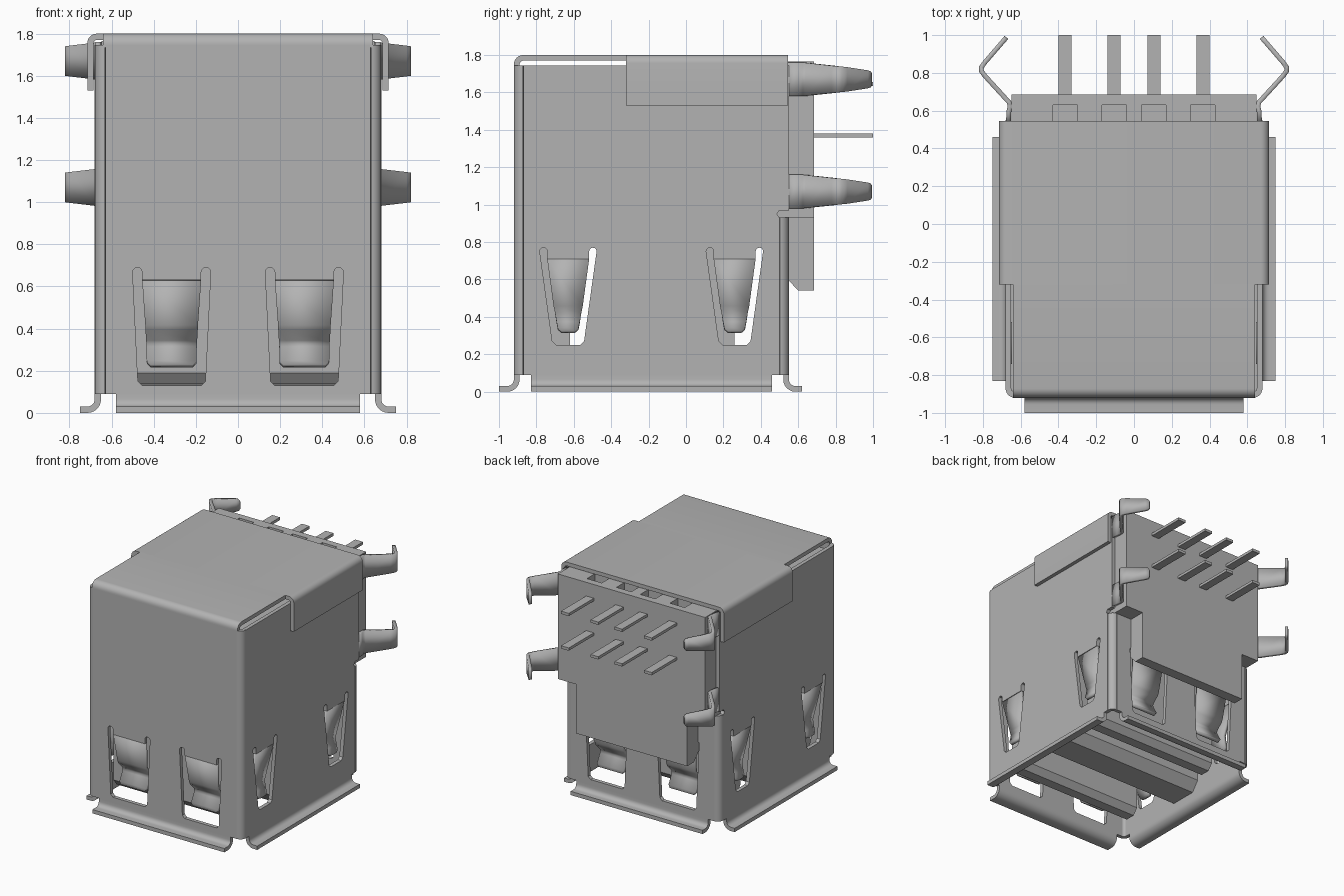
import bpy, bmesh, math
from mathutils import Vector

if "Cube" in bpy.data.objects:
    bpy.data.objects.remove(bpy.data.objects["Cube"])

metal = bpy.data.materials.new("plain grey")
metal.diffuse_color = (0.45, 0.45, 0.45, 1)
metal.use_nodes = True
metal.node_tree.nodes["Principled BSDF"].inputs["Base Color"].default_value = metal.diffuse_color
T = 0.03  # sheet thickness


def add(name, mesh):
    ob = bpy.data.objects.new(name, mesh)
    bpy.context.collection.objects.link(ob)
    mesh.materials.clear()
    mesh.materials.append(metal)
    return ob


def slab(name, outlines, axis, pos, depth):
    """Extrude a flat outline (first) with holes (rest) across one axis."""
    cu = bpy.data.curves.new(name, 'CURVE')
    cu.dimensions, cu.fill_mode, cu.extrude = '2D', 'BOTH', depth / 2
    for pts in outlines:
        sp = cu.splines.new('POLY')
        sp.points.add(len(pts) - 1)
        for p, (u, v) in zip(sp.points, pts):
            p.co = (u, v, 0, 1)
        sp.use_cyclic_u = True
    tmp = bpy.data.objects.new(name, cu)
    bpy.context.collection.objects.link(tmp)
    dg = bpy.context.evaluated_depsgraph_get()
    me = bpy.data.meshes.new_from_object(tmp.evaluated_get(dg))
    bpy.data.objects.remove(tmp)
    for v in me.vertices:
        a, b, c = v.co
        v.co = {'x': (c + pos, a, b), 'y': (a, pos - c, b), 'z': (a, b, c + pos)}[axis]
    bm = bmesh.new()
    bm.from_mesh(me)
    bmesh.ops.remove_doubles(bm, verts=bm.verts, dist=1e-5)
    bmesh.ops.recalc_face_normals(bm, faces=bm.faces)
    bm.to_mesh(me)
    bm.free()
    return add(name, me)


def rect(a, b, c, d):
    return [(a, c), (b, c), (b, d), (a, d)]


def arc(cx, cy, r, a0, a1, n=6):
    return [(cx + r * math.cos(math.radians(a0 + (a1 - a0) * i / n)),
             cy + r * math.sin(math.radians(a0 + (a1 - a0) * i / n))) for i in range(n + 1)]


def ribbon(path, t=T):
    """Closed outline of a bent sheet following a centre line."""
    P = [Vector(p) for p in path]
    left, right = [], []
    for i, p in enumerate(P):
        d0 = (p - P[i - 1]).normalized() if i else None
        d1 = (P[i + 1] - p).normalized() if i < len(P) - 1 else None
        d = ((d0 or d1) + (d1 or d0)).normalized()
        n = Vector((-d.y, d.x)) * (t / 2 / max(0.3, d.dot(d1 or d0)))
        left.append(tuple(p + n))
        right.append(tuple(p - n))
    return left + right[::-1]


def strap(name, stations, t=T):
    """Bent strip of varying width: list of (centre, half-width vector)."""
    bm = bmesh.new()
    rows = [(bm.verts.new(Vector(c) - Vector(h)), bm.verts.new(Vector(c) + Vector(h)))
            for c, h in stations]
    for (a, b), (c, d) in zip(rows, rows[1:]):
        bm.faces.new((a, b, d, c))
    me = bpy.data.meshes.new(name)
    bm.to_mesh(me)
    bm.free()
    ob = add(name, me)
    m = ob.modifiers.new("thickness", 'SOLIDIFY')
    m.thickness, m.offset, m.use_even_offset = t, 0, True


def window(c, wo, wi, wb, zt, zb):
    """Spring window: two rounded slots at the top, joined below."""
    r = (wo - wi) / 2
    m = (wo + wi) / 2
    return ([(c - wb, zb + .02), (c - wb + .02, zb), (c + wb - .02, zb), (c + wb, zb + .02)]
            + arc(c + m, zt - r, r, 0, 180) + [(c + wi, zt - .06), (c - wi, zt - .06)]
            + arc(c - m, zt - r, r, 0, 180))


# Shell walls with spring windows
big = [window(c, .185, .14, .16, .69, .13) for c in (-.315, .315)]
small = [window(c, .152, .112, .085, .77, .25) for c in (-.63, .26)]
slab("front_wall", [rect(-.63, .63, .09, 1.745)] + big, 'y', -.905, T)
slab("back_wall", [rect(-.63, .63, .09, .93)] + big, 'y', .535, T)
side = [(-.87, .09), (.50, .09), (.50, .93), (.485, .95), (.50, .97),
        (.55, .97), (.55, 1.745), (-.87, 1.745)]
for s, tag in ((-1, "left"), (1, "right")):
    slab(tag + "_wall", [side] + small, 'x', s * .665, T)
    # Rounded vertical corners
    a = (180, 270) if s < 0 else (360, 270)
    slab(tag + "_front_corner", [ribbon(arc(s * .63, -.87, .035, *a))], 'z', .9175, 1.655)
    a = (180, 90) if s < 0 else (0, 90)
    slab(tag + "_back_corner", [ribbon(arc(s * .63, .50, .035, *a))], 'z', .51, .84)


# Flared bottom flanges
def flange(base, s, out):
    path = [(0, .09)] + arc(.05, .065, .05, 180, 270) + [(out, .015)]
    return ribbon([(base + s * o, z) for o, z in path])


slab("front_flange", [flange(-.905, -1, .095)], 'x', 0, 1.16)
slab("back_flange", [flange(.535, 1, .085)], 'x', 0, 1.16)
for s, tag in ((-1, "left"), (1, "right")):
    slab(tag + "_flange", [flange(s * .665, s, .085)], 'y', -.185, 1.29)

# Top cover with side flaps, and its narrow front part bent into the front wall
cover = ([(-.70, 1.53)] + arc(-.67, 1.755, .03, 180, 90)
         + arc(.67, 1.755, .03, 90, 0) + [(.70, 1.53)])
slab("top_cover", [ribbon(cover)], 'y', .1125, .865)
bend = [(-.31, 1.785)] + arc(-.87, 1.75, .035, 90, 180) + [(-.905, 1.735)]
slab("top_cover_front", [ribbon(bend)], 'x', 0, 1.28)

# Front and back contact springs
prof = [(.63, 0, .14), (.42, .03, .125), (.40, .038, .124), (.35, .085, .121),
        (.33, .09, .12), (.31, .085, .119), (.24, .045, .118), (.222, .035, .10)]
for y, s, tag in ((-.905, 1, "front"), (.535, -1, "back")):
    for i, cx in enumerate((-.315, .315)):
        strap(f"{tag}_spring_{i + 1}",
              [((cx, y + s * o, z), (w, 0, 0)) for z, o, w in prof], .025)

# Side contact springs
prof = [(.71, 0, .112), (.46, .045, .078), (.42, .05, .07), (.37, .035, .062),
        (.335, .02, .055), (.318, .012, .035)]
for s, tag in ((-1, "left"), (1, "right")):
    for i, cy in enumerate((-.63, .26)):
        strap(f"{tag}_spring_{i + 1}",
              [((s * (.665 - o), cy, z), (0, w, 0)) for z, o, w in prof], .025)

# Bent mounting legs
leg = [(.665, .54, .09), (.662, .60, .09), (.655, .625, .09), (.662, .645, .088),
       (.79, .785, .073), (.808, .81, .07), (.808, .83, .068), (.79, .855, .065),
       (.695, .965, .048), (.682, .98, .043), (.676, .988, .03)]
for s, tag in ((-1, "left"), (1, "right")):
    for zc, lvl in ((1.07, "lower"), (1.67, "upper")):
        strap(f"{tag}_{lvl}_leg", [((s * x, y, zc), (0, 0, w)) for x, y, w in leg], .025)

# Insulator body, its notched top ledge and its lower back part
PX = (-.365, -.105, .105, .365)
slab("insulator_body", [rect(-.648, .648, -.885, .685)], 'z', 1.315, .77)
slab("insulator_ledge", [rect(-.648, .648, .40, .685)]
     + [rect(x - .065, x + .065, .53, .63) for x in PX], 'z', 1.7325, .065)
slab("insulator_back", [[(.545, .6), (.6, .54), (.685, .54), (.685, .935), (.545, .935)]],
     'x', 0, .98)

# Port tongues and the divider between the two ports
for y0, y1, tag in ((-.78, -.62, "front"), (.10, .26, "back")):
    slab(tag + "_tongue", [[(y0, .94), (y0, .19), (y0 + .04, .14), (y1 - .04, .14),
                            (y1, .19), (y1, .94)]], 'x', 0, 1.1)
slab("port_divider", [[(-.36, .94), (-.36, .2), (-.30, .12), (-.08, .12),
                       (-.02, .2), (-.02, .94)]], 'x', 0, 1.29)

# Two rows of pins
for r, z in enumerate((1.37, 1.645)):
    for i, x in enumerate(PX):
        slab(f"pin_{r + 1}_{i + 1}", [rect(x - .034, x + .034, .66, 1.0)], 'z', z, .022)

# Smooth bends, crisp edges
bpy.ops.object.select_all(action='SELECT')
bpy.context.view_layer.objects.active = bpy.context.selected_objects[0]
bpy.ops.object.shade_smooth_by_angle(angle=math.radians(30))
